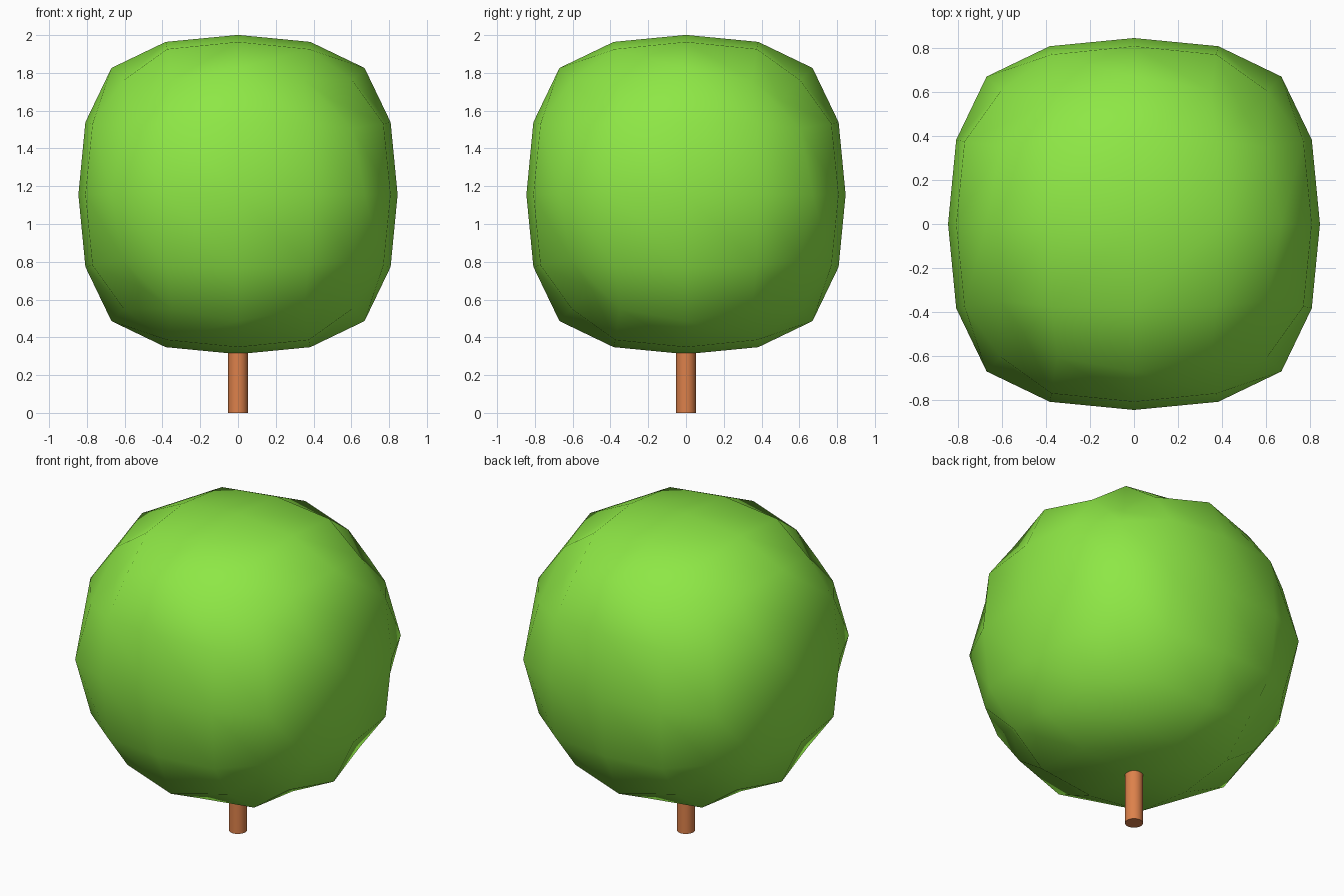
import bpy, bmesh

if "Cube" in bpy.data.objects:
    bpy.data.objects.remove(bpy.data.objects["Cube"])

def material(name, color):
    m = bpy.data.materials.new(name)
    m.diffuse_color = color
    m.use_nodes = True
    m.node_tree.nodes["Principled BSDF"].inputs["Base Color"].default_value = m.diffuse_color
    return m

def add_object(name, bm, mat):
    bmesh.ops.recalc_face_normals(bm, faces=bm.faces[:])
    me = bpy.data.meshes.new(name)
    bm.to_mesh(me)
    bm.free()
    me.materials.append(mat)
    ob = bpy.data.objects.new(name, me)
    bpy.context.collection.objects.link(ob)
    return ob

leaf = material("leaf_green", (0.27, 0.80, 0.06, 1))
bark = material("bark_brown", (0.72, 0.22, 0.07, 1))

# Crown: cube with a 4 x 4 grid per face, rounded into a soft block.
# Each cube grid position (0, half, full per axis) maps to a rounded position.
CENTRE_Z = 1.156
ROUNDED = {
    (0, 0, 2): (0, 0, 0.845),        # face centre
    (0, 1, 2): (0, 0.383, 0.808),    # face cross
    (1, 1, 2): (0.375, 0.375, 0.77), # face diagonal
    (0, 2, 2): (0, 0.67, 0.67),      # edge middle
    (1, 2, 2): (0.35, 0.605, 0.605), # edge quarter
    (2, 2, 2): (0.50, 0.50, 0.50),   # corner
}
bm = bmesh.new()
bmesh.ops.create_cube(bm, size=4)
bmesh.ops.subdivide_edges(bm, edges=bm.edges[:], cuts=3, use_grid_fill=True)
for v in bm.verts:
    steps = [round(c) for c in v.co]
    key = tuple(sorted(abs(s) for s in steps))
    size = dict(zip(key, ROUNDED[key]))
    for i, s in enumerate(steps):
        v.co[i] = size[abs(s)] * (1 if s >= 0 else -1)
    v.co.z += CENTRE_Z
for f in bm.faces:
    f.smooth = True
add_object("crown", bm, leaf)

# Trunk: thin round post running up into the crown
TRUNK_TOP = 0.6
bm = bmesh.new()
bmesh.ops.create_cone(bm, cap_ends=True, segments=24, radius1=0.052,
                      radius2=0.052, depth=TRUNK_TOP)
bmesh.ops.translate(bm, verts=bm.verts[:], vec=(0, 0, TRUNK_TOP / 2))
for f in bm.faces:
    f.smooth = len(f.verts) == 4
add_object("trunk", bm, bark)
